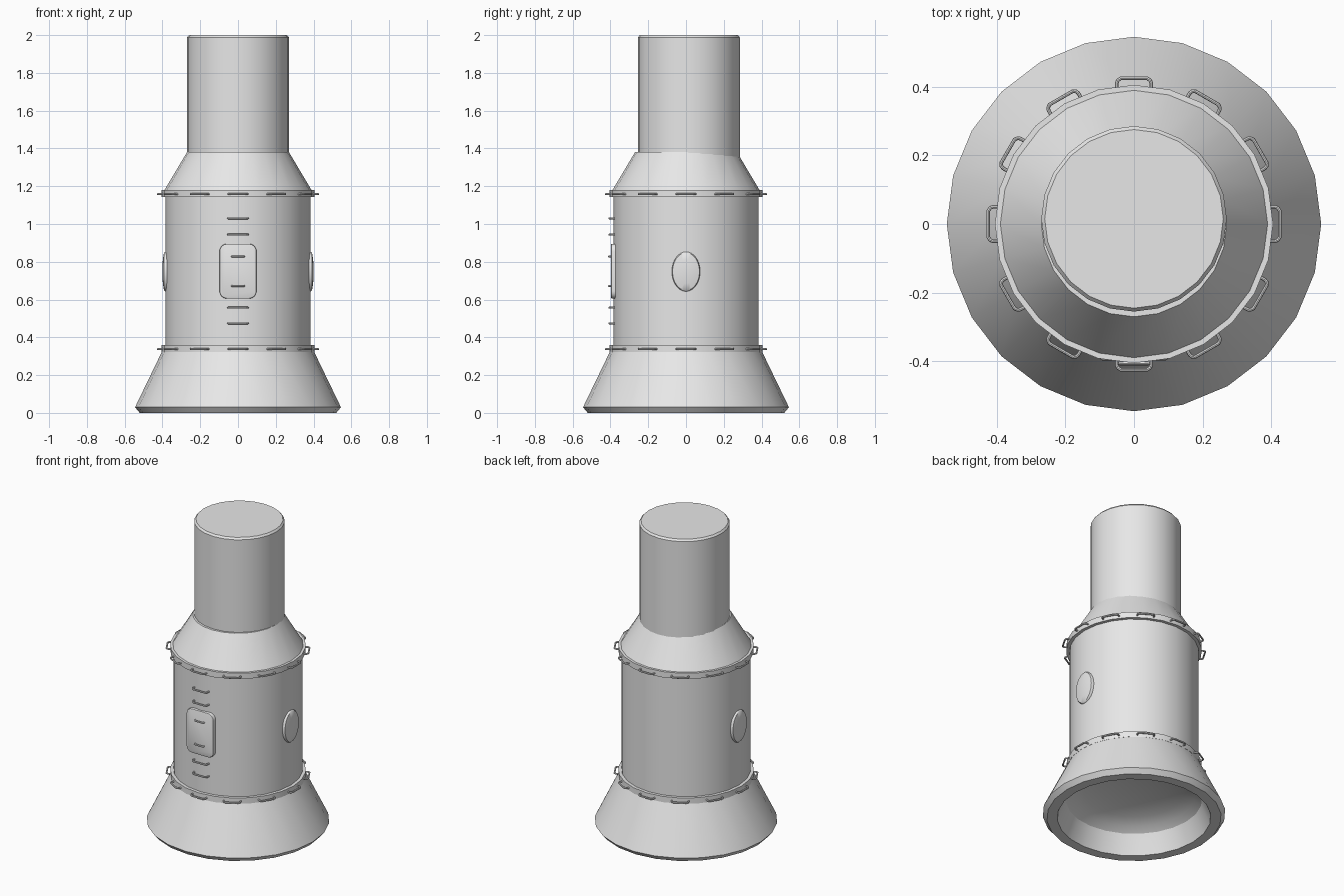
import bpy, bmesh, math
from mathutils import Matrix, Vector

cube = bpy.data.objects.get("Cube")
if cube:
    bpy.data.objects.remove(cube, do_unlink=True)

SIDES = 24
grey = bpy.data.materials.new("light_grey")
grey.use_nodes = True
grey.diffuse_color = (0.8, 0.8, 0.8, 1)
grey.node_tree.nodes["Principled BSDF"].inputs["Base Color"].default_value = (0.8, 0.8, 0.8, 1)


def finish(obj, angle=30):
    """Select one object, give it the material and smooth its shallow edges."""
    bpy.ops.object.select_all(action='DESELECT')
    obj.select_set(True)
    bpy.context.view_layer.objects.active = obj
    if obj.type == 'CURVE':
        bpy.ops.object.convert(target='MESH')
        obj = bpy.context.view_layer.objects.active
    obj.data.materials.clear()
    obj.data.materials.append(grey)
    bpy.ops.object.shade_smooth_by_angle(angle=math.radians(angle))
    return obj


def mesh_object(name, bm, angle=30):
    bmesh.ops.remove_doubles(bm, verts=bm.verts, dist=1e-5)
    bmesh.ops.recalc_face_normals(bm, faces=bm.faces)
    mesh = bpy.data.meshes.new(name)
    bm.to_mesh(mesh)
    bm.free()
    obj = bpy.data.objects.new(name, mesh)
    bpy.context.collection.objects.link(obj)
    return finish(obj, angle)


def lathe(name, profile, steps=SIDES, matrix=Matrix(), angle=30):
    """Turn a (radius, height) profile about the z axis, then place it."""
    bm = bmesh.new()
    verts = [bm.verts.new((r, 0, z)) for r, z in profile]
    edges = [bm.edges.new(pair) for pair in zip(verts, verts[1:])]
    bmesh.ops.spin(bm, geom=verts + edges, cent=(0, 0, 0), axis=(0, 0, 1),
                   angle=math.tau, steps=steps, use_merge=False)
    bm.transform(matrix)
    return mesh_object(name, bm, angle)


def handles(name, places, half_width, reach):
    """Bent grab rails; each place is (angle, surface radius, height)."""
    curve = bpy.data.curves.new(name, 'CURVE')
    curve.dimensions = '3D'
    curve.bevel_depth = 0.0055
    curve.bevel_resolution = 2
    w = half_width
    path = [(-w, -0.02), (-w, reach * 0.4), (-w * 0.94, reach * 0.75), (-w * 0.78, reach)]
    path += [(-u, out) for u, out in reversed(path)]
    for turn, radius, z in places:
        outward = Vector((math.cos(turn), math.sin(turn), 0))
        along = Vector((-math.sin(turn), math.cos(turn), 0))
        spline = curve.splines.new('POLY')
        spline.points.add(len(path) - 1)
        for point, (u, out) in zip(spline.points, path):
            p = outward * (radius + out) + along * u
            point.co = (p.x, p.y, z, 1)
    obj = bpy.data.objects.new(name, curve)
    bpy.context.collection.objects.link(obj)
    return finish(obj)


# Flared base with a chamfered foot and a domed hollow underneath
hollow = [(0.42 * math.cos(a), 0.09 + 0.12 * math.sin(a))
          for a in (math.pi / 2 * i / 6 for i in range(7))]
lathe("flared_base", [(0, 0.33), (0.40, 0.33), (0.545, 0.03), (0.52, 0), (0.458, 0)] + hollow)

# Main drum, shoulder cone and slightly set back upper tube
lathe("main_drum", [(0, 0.32), (0.385, 0.32), (0.385, 1.16), (0, 1.16)])
lathe("shoulder_cone", [(0, 1.17), (0.395, 1.17), (0.27, 1.38), (0, 1.38)])
lathe("upper_tube", [(0, 1.3), (0.27, 1.3), (0.27, 1.988), (0.26, 2), (0, 2)],
      matrix=Matrix.Translation((0, 0.015, 0)))

# Flanges with a ring of grab rails around each
for label, low, high in (("lower", 0.322, 0.36), ("upper", 1.142, 1.18)):
    lathe(label + "_flange", [(0.37, low), (0.405, low), (0.405, high), (0.37, high), (0.37, low)])
    ring = [(math.radians(30 * i), 0.402, (low + high) / 2 - 0.003) for i in range(12)]
    handles(label + "_flange_rails", ring, 0.05, 0.022)

# Oval side windows with a slightly domed pane
oval = Matrix.Diagonal((0.105, 0.075, 1, 1))
for label, side in (("left", 1), ("right", -1)):
    place = Matrix.Translation((side * 0.37, 0, 0.748)) @ Matrix.Rotation(side * math.pi / 2, 4, 'Y')
    lathe(label + "_window", [(0, 0), (1, 0), (1, 0.016), (0.95, 0.022), (0.6, 0.028), (0, 0.031)],
          steps=32, matrix=place @ oval, angle=40)

# Rounded front hatch
bm = bmesh.new()
corner = 0.04
outline = []
for i, (sx, sz) in enumerate(((1, 1), (-1, 1), (-1, -1), (1, -1))):
    for k in range(6):
        a = math.pi / 2 * (i + k / 5)
        outline.append(bm.verts.new((sx * (0.098 - corner) + corner * math.cos(a), -0.36,
                                     0.75 + sz * (0.145 - corner) + corner * math.sin(a))))
plate = bm.faces.new(outline)
moved = bmesh.ops.extrude_face_region(bm, geom=[plate])["geom"]
bmesh.ops.translate(bm, verts=[g for g in moved if isinstance(g, bmesh.types.BMVert)], vec=(0, -0.037, 0))
rim = [e for e in bm.edges if all(v.co.y < -0.39 for v in e.verts)]
bmesh.ops.bevel(bm, geom=rim, offset=0.005, segments=2, affect='EDGES', profile=0.5)
mesh_object("front_hatch", bm)

# Ladder rungs above and below the hatch, with two short ones on it
front = -math.pi / 2
handles("ladder_rungs", [(front, 0.383, z) for z in (0.474, 0.557, 0.944, 1.03)], 0.052, 0.023)
handles("hatch_grips", [(front, 0.395, z) for z in (0.672, 0.828)], 0.031, 0.012)
